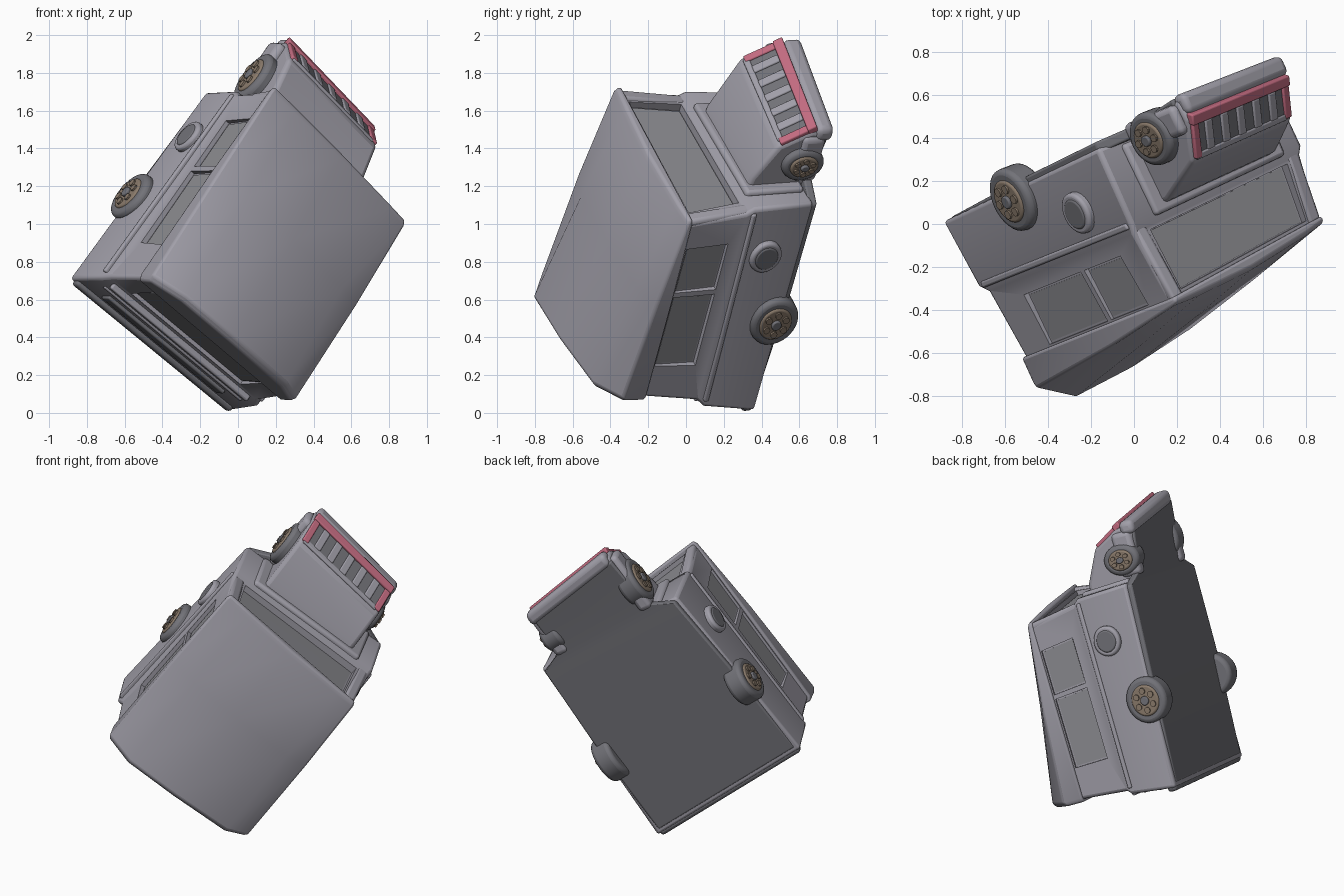
import bpy, bmesh, math
from mathutils import Vector, Matrix

if "Cube" in bpy.data.objects:
    bpy.data.objects.remove(bpy.data.objects["Cube"])

# Vehicle axes in the tilted pose: right, forward, up
S = Vector((0.72, 0.35, -0.60)).normalized()
F = Vector((0.55, 0.22, 0.80)).normalized()
U = S.cross(F).normalized()
ORIGIN = Vector((0, 0, 1)) + 0.11 * S


def place(x, b, c):
    """Vehicle coordinates (right, forward, up) to world, with the model's slight skew."""
    clamp = lambda t: max(0.0, min(1.0, t))
    c2 = 0.07 + (c - 0.07) * (1 - 0.12 * x)
    skew = -0.04 + 0.115 * max(clamp((c + 0.1) / 0.4), clamp((b - 0.6) / 0.3))
    b2 = b - skew * x * (b + 0.65)
    return ORIGIN + x * S + b2 * F + c2 * U


def material(name, rgb):
    m = bpy.data.materials.new(name)
    m.diffuse_color = (*rgb, 1)
    m.use_nodes = True
    m.node_tree.nodes["Principled BSDF"].inputs["Base Color"].default_value = m.diffuse_color
    return m


BODY = material("body_grey", (0.36, 0.35, 0.40))
DARK = material("dark_grey", (0.17, 0.17, 0.19))
GLASS = material("glass_grey", (0.27, 0.27, 0.29))
RED = material("red", (0.55, 0.15, 0.22))
HUB = material("hub_brown", (0.26, 0.20, 0.15))


def finish(name, bm, mat, bevel=0.0):
    for v in bm.verts:
        v.co = place(*v.co)
    bmesh.ops.recalc_face_normals(bm, faces=bm.faces)
    me = bpy.data.meshes.new(name)
    bm.to_mesh(me)
    bm.free()
    ob = bpy.data.objects.new(name, me)
    bpy.context.collection.objects.link(ob)
    me.materials.append(mat)
    if bevel:
        md = ob.modifiers.new("bevel", 'BEVEL')
        md.width, md.segments, md.limit_method = bevel, 3, 'ANGLE'
        md.angle_limit = math.radians(35)
    return ob


def loft(name, rings, mat, bevel=0.0):
    """Skin a list of equal-length vertex rings and cap both ends."""
    bm = bmesh.new()
    vs = [[bm.verts.new(p) for p in r] for r in rings]
    n = len(vs[0])
    for lo, hi in zip(vs, vs[1:]):
        for i in range(n):
            j = (i + 1) % n
            bm.faces.new((lo[i], lo[j], hi[j], hi[i]))
    bm.faces.new(vs[0])
    bm.faces.new(vs[-1])
    return finish(name, bm, mat, bevel)


def prism(name, profile, x0, x1, mat, bevel=0.0):
    return loft(name, [[(x, b, c) for b, c in profile] for x in (x0, x1)], mat, bevel)


def box(name, x0, x1, b0, b1, c0, c1, mat, bevel=0.0):
    return prism(name, [(b0, c0), (b1, c0), (b1, c1), (b0, c1)], min(x0, x1), max(x0, x1), mat, bevel)


def disc(name, x, b, c, r, width, mat, bevel=0.0, sides=32):
    bm = bmesh.new()
    bmesh.ops.create_cone(bm, cap_ends=True, segments=sides, radius1=r, radius2=r, depth=width,
                          matrix=Matrix.Translation((x, b, c)) @ Matrix.Rotation(math.pi / 2, 4, 'Y'))
    return finish(name, bm, mat, bevel)


def cut(target, cutter):
    md = target.modifiers.new("recess", 'BOOLEAN')
    md.operation, md.object, md.solver = 'DIFFERENCE', cutter, 'EXACT'
    cutter.hide_render = True
    cutter.hide_viewport = True


# Main body, tapering up to the roof and in towards the front
body = loft("body", [[(-w, b0, c + d), (w, b0, c + d), (w - t, b1, c), (-w + t, b1, c)]
                     for c, d, w, t, b0, b1 in [(-0.385, 0.045, 0.58, 0.055, -0.73, 0.57),
                                                (-0.02, 0, 0.57, 0.03, -0.70, 0.57),
                                                (0.02, 0, 0.545, 0.01, -0.675, 0.545),
                                                (0.37, 0, 0.525, 0, -0.65, 0.53)]], BODY, 0.02)

# Crowned roof, taller at the back
rings = []
for b, edge, crown, w in [(-0.67, 0.48, 0.59, 0.53), (-0.64, 0.50, 0.62, 0.545),
                          (0.0, 0.45, 0.51, 0.545), (0.53, 0.39, 0.405, 0.535), (0.56, 0.38, 0.39, 0.525)]:
    rings.append([(-w, b, 0.345), (-w, b, edge - 0.01), (-0.36, b, crown - 0.01), (0, b, crown + 0.005),
                  (0.40, b, crown - 0.01), (w, b, edge - 0.01), (w, b, 0.345)])
loft("roof", rings, BODY, 0.012)

# Windscreen and back door recesses
cut(body, box("windscreen_cutter", -0.44, 0.44, 0.50, 0.70, 0.035, 0.33, DARK))
box("windscreen", -0.43, 0.43, 0.485, 0.505, 0.04, 0.325, GLASS)
cut(body, box("back_door_cutter", -0.40, 0.40, -0.80, -0.65, 0.04, 0.31, DARK))
box("back_window", -0.39, 0.39, -0.655, -0.64, 0.05, 0.30, GLASS)

# Side windows, trims and round ports
for side, label in ((-1, "left"), (1, "right")):
    for i, (b0, b1) in enumerate([(-0.44, 0.03), (0.06, 0.36)]):
        cut(body, box(f"{label}_window_cutter_{i}", side * 0.51, side * 0.70, b0, b1, 0.09, 0.335, DARK))
        box(f"{label}_window_{i}", side * 0.50, side * 0.513, b0 + 0.01, b1 - 0.01, 0.10, 0.325, GLASS)
    loft(f"{label}_belt_trim", [[(side * 0.52, b, -0.035), (side * w, b, -0.035), (side * w, b, -0.005),
                                 (side * 0.52, b, -0.005)] for b, w in ((-0.66, 0.58), (0.54, 0.552))], BODY, 0.01)
    box(f"{label}_front_pillar", side * 0.45, side * 0.525, 0.50, 0.55, -0.02, 0.36, BODY, 0.02)
    disc(f"{label}_port_rim", side * 0.55, 0.255, -0.155, 0.095, 0.05, BODY, 0.015)
    disc(f"{label}_port", side * 0.563, 0.255, -0.155, 0.07, 0.035, DARK, 0.01)

# Back ridges and bumper
for i, c in enumerate((-0.10, -0.02)):
    box(f"back_ridge_{i}", -0.50, 0.50, -0.715, -0.67, c, c + 0.03, BODY, 0.01)
box("back_lower_panel", -0.42, 0.42, -0.73, -0.67, -0.23, -0.14, DARK, 0.01)
box("back_bumper", -0.56, 0.56, -0.75, -0.68, -0.335, -0.27, DARK, 0.02)

# Nose with sloping hood, and cowl at its root
prism("nose", [(0.50, -0.40), (0.97, -0.455), (0.985, -0.35), (0.885, -0.165), (0.63, -0.05), (0.50, -0.035)],
      -0.335, 0.355, BODY, 0.025)
box("cowl", -0.40, 0.42, 0.52, 0.595, -0.36, -0.01, BODY, 0.02)


# Slanted grille: red frame, dark panel and bars
def on_grille(t, out):
    """Point on the grille slope: t runs 0 at bottom to 1 at top."""
    return (0.985 - 0.10 * t + 0.88 * out, -0.35 + 0.185 * t + 0.47 * out)


def grille_part(name, x0, x1, t0, t1, out, mat, bevel=0.008):
    prism(name, [on_grille(t0, -0.02), on_grille(t0, out), on_grille(t1, out), on_grille(t1, -0.02)],
          x0, x1, mat, bevel)


grille_part("grille_panel", -0.29, 0.30, 0.05, 0.85, 0.004, DARK, 0)
grille_part("grille_bottom_frame", -0.325, 0.35, -0.14, 0.12, 0.022, RED)
grille_part("grille_top_frame", -0.31, 0.32, 0.80, 0.96, 0.01, BODY)
for x, label in ((-0.30, "left"), (0.325, "right")):
    grille_part(f"grille_{label}_frame", x - 0.022, x + 0.022, 0.1, 0.92, 0.014, RED)
for i in range(5):
    x = -0.21 + i * 0.11
    grille_part(f"grille_bar_{i}", x - 0.025, x + 0.025, 0.12, 0.82, 0.014, BODY)
box("front_bumper", -0.325, 0.37, 0.92, 1.01, -0.475, -0.375, BODY, 0.03)

# Floor following the sloping underside, stepping in at the nose
loft("floor", [[(-w, b, c), (w, b, c), (w, b, c + 0.05), (-w, b, c + 0.05)]
               for b, c, w in ((-0.70, -0.345, 0.55), (0.0, -0.39, 0.54), (0.55, -0.415, 0.51),
                               (0.62, -0.42, 0.35), (0.94, -0.465, 0.34))], DARK, 0.012)

# Wheels with hubs and studs, front fenders behind the front pair
for axle, b, c, half, r in (("rear", -0.16, -0.315, 0.545, 0.145), ("front", 0.745, -0.335, 0.345, 0.125)):
    for side, label in ((-1, "left"), (1, "right")):
        disc(f"{axle}_{label}_tyre", side * (half - 0.02), b, c, r, 0.13, DARK, 0.025)
        disc(f"{axle}_{label}_hub", side * (half + 0.03), b, c, r * 0.68, 0.05, HUB, 0.012)
        for k in range(6):
            a = k * math.pi / 3
            disc(f"{axle}_{label}_stud_{k}", side * (half + 0.055), b + 0.42 * r * math.cos(a),
                 c + 0.42 * r * math.sin(a), r * 0.14, 0.02, HUB, 0.0, 10)
        disc(f"{axle}_{label}_cap", side * (half + 0.055), b, c, r * 0.2, 0.03, DARK, 0.006, 16)
        if axle == "front":
            box(f"{label}_fender", side * 0.28, side * 0.375, 0.60, 0.95, -0.44, -0.30, BODY, 0.03)

# Smooth shading with sharp edges kept
for ob in bpy.data.objects:
    ob.select_set(not ob.hide_render)
bpy.context.view_layer.objects.active = body
bpy.ops.object.shade_smooth_by_angle(angle=math.radians(35))
